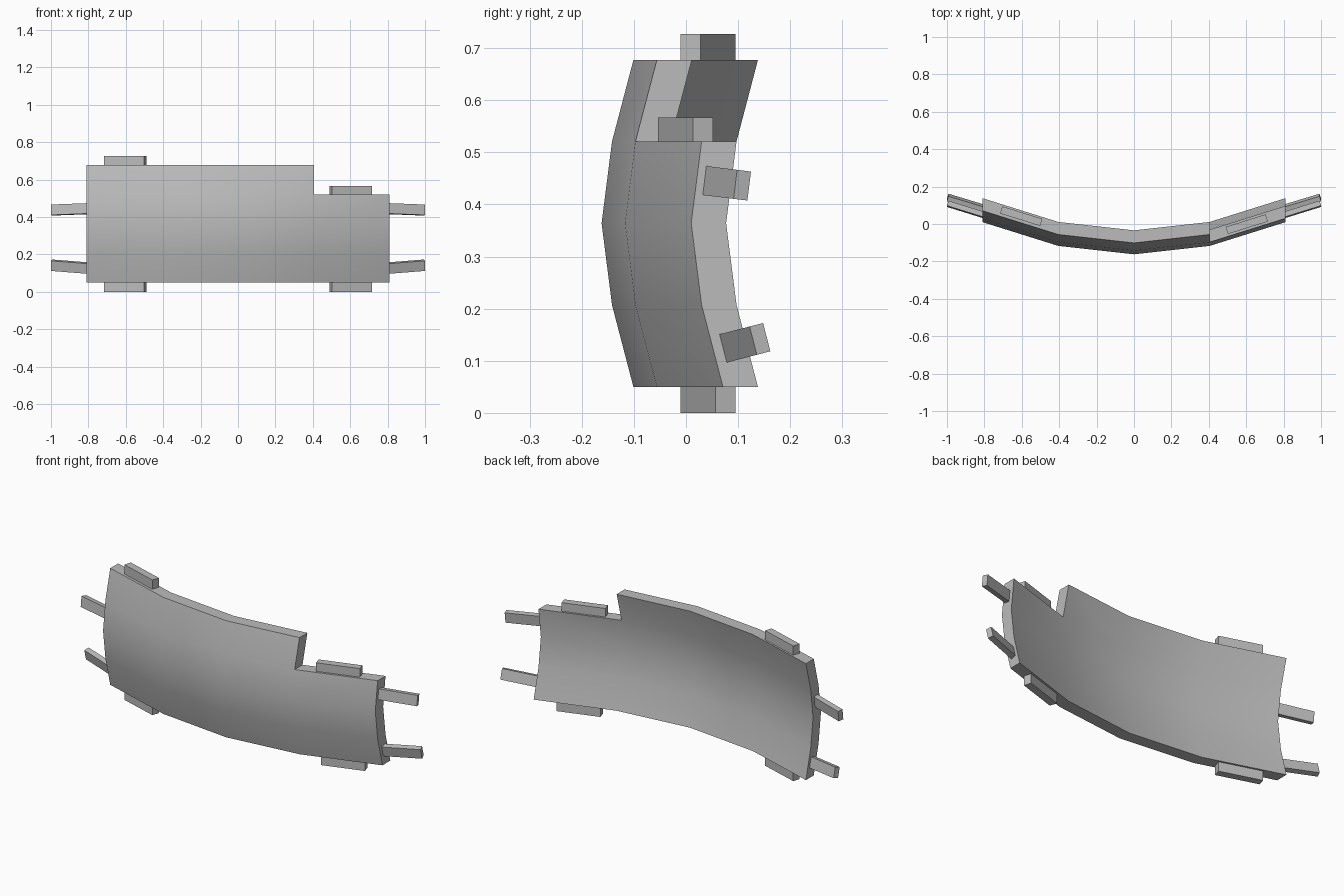
import bpy, bmesh
from math import radians
from mathutils import Matrix, Vector

cube = bpy.data.objects.get("Cube")
if cube:
    bpy.data.objects.remove(cube, do_unlink=True)

metal = bpy.data.materials.new("plain_grey")
metal.use_nodes = True
grey = (0.5, 0.5, 0.5, 1)
metal.diffuse_color = grey
metal.node_tree.nodes["Principled BSDF"].inputs["Base Color"].default_value = grey

YAW = radians(17.4)


def finish(bm, name):
    bmesh.ops.recalc_face_normals(bm, faces=bm.faces)
    mesh = bpy.data.meshes.new(name)
    bm.to_mesh(mesh)
    bm.free()
    mesh.materials.append(metal)
    obj = bpy.data.objects.new(name, mesh)
    bpy.context.collection.objects.link(obj)
    return obj


def box(name, size, matrix):
    bm = bmesh.new()
    bmesh.ops.create_cube(bm, size=1)
    bmesh.ops.scale(bm, vec=size, verts=bm.verts)
    bmesh.ops.transform(bm, matrix=matrix, verts=bm.verts)
    return finish(bm, name)


# Curved plate: a bowed grid with one corner cell left out, thickened backwards
xs = [-0.81, -0.405, 0, 0.405, 0.81]
bow_x = [0.172, 0.045, 0, 0.045, 0.172]
zs = [0.05, 0.207, 0.364, 0.521, 0.677]
bow_z = [-0.101, -0.142, -0.162, -0.142, -0.101]
bm = bmesh.new()
grid = [[bm.verts.new((x, bx + bz, z)) for x, bx in zip(xs, bow_x)]
        for z, bz in zip(zs, bow_z)]
for r in range(4):
    for c in range(4):
        if (r, c) != (3, 3):
            bm.faces.new((grid[r][c], grid[r][c + 1], grid[r + 1][c + 1], grid[r + 1][c]))
bmesh.ops.delete(bm, geom=[v for v in bm.verts if not v.link_faces], context="VERTS")
front = bm.faces[:]
back = bmesh.ops.extrude_face_region(bm, geom=front, use_keep_orig=True)["geom"]
bmesh.ops.translate(bm, vec=(0, 0.067, 0),
                    verts=[g for g in back if isinstance(g, bmesh.types.BMVert)])
plate = finish(bm, "curved_plate")
bpy.context.view_layer.objects.active = plate
plate.select_set(True)
bpy.ops.object.shade_smooth_by_angle(angle=radians(30))
plate.select_set(False)

for side, label in ((1, "left"), (-1, "right")):
    # Edge tabs, sunk slightly into the plate
    top_z, top_y = (0.567, -0.001) if side > 0 else (0.727, 0.042)
    for name, y, low, high in (("bottom_tab", 0.042, 0, 0.06),
                               ("top_tab", top_y, top_z - 0.06, top_z)):
        place = Matrix.Translation((side * 0.603, y, (low + high) / 2))
        box(f"{label}_{name}", (0.224, 0.04, high - low),
            place @ Matrix.Rotation(side * YAW, 4, "Z"))

    # Side pegs, following the slope of the plate
    for name, y, z, roll in (("upper_peg", 0.108, 0.437, -7),
                             ("lower_peg", 0.142, 0.142, 14.5)):
        turn = Matrix.Rotation(radians(roll), 4, "X") @ Matrix.Rotation(side * YAW, 4, "Z")
        place = Matrix.Translation((side * 0.996, y, z))
        length = 0.25
        box(f"{label}_{name}", (length, 0.028, 0.056),
            place @ turn @ Matrix.Translation(Vector((-side * length / 2, 0, 0))))
